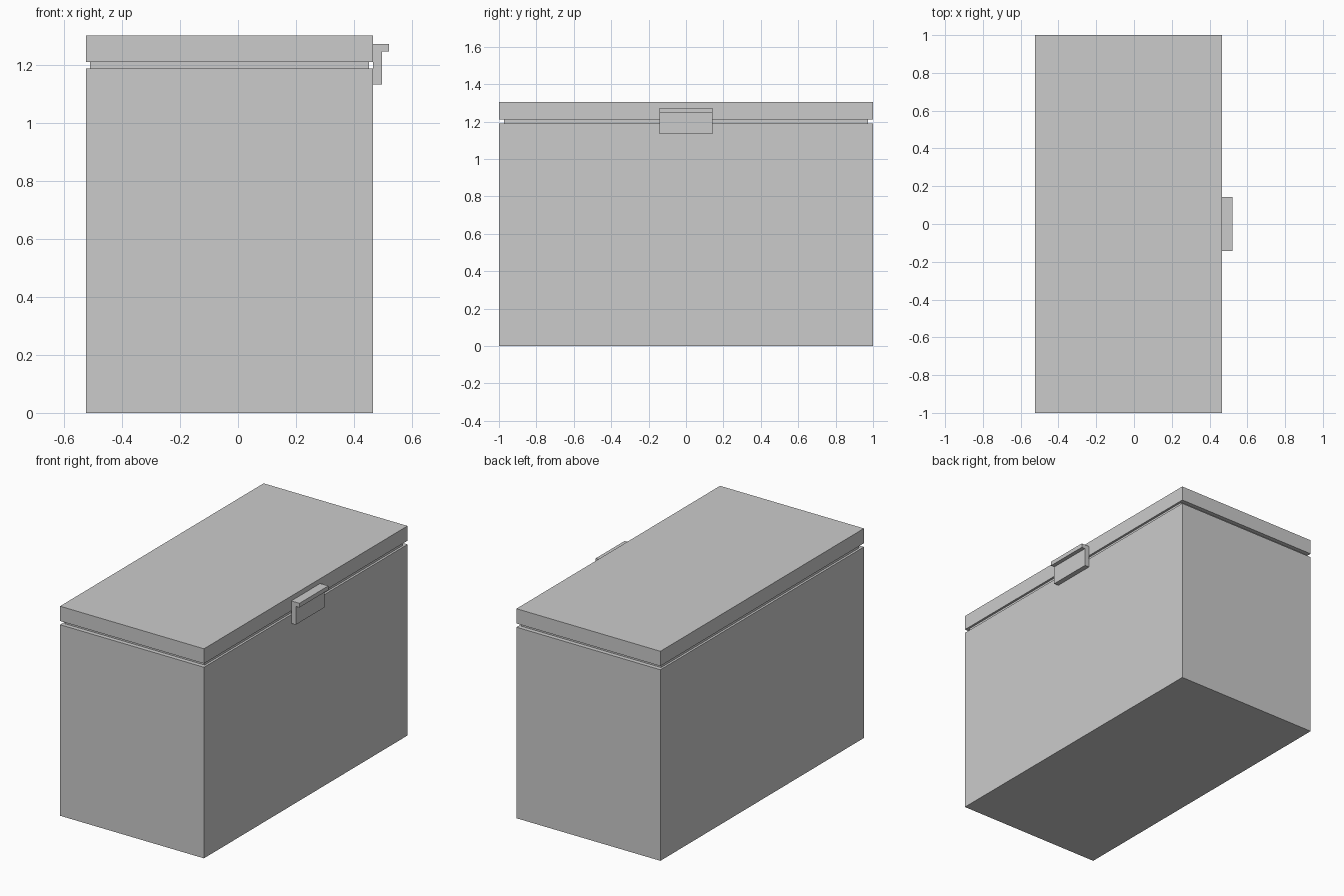
import bpy

if "Cube" in bpy.data.objects:
    bpy.data.objects.remove(bpy.data.objects["Cube"])


def extrude_profile(name, profile, half_width):
    """Extrude a closed x-z outline along y, symmetric about y = 0."""
    n = len(profile)
    verts = [(x, y, z) for y in (-half_width, half_width) for x, z in profile]
    faces = [tuple(range(n)), tuple(reversed(range(n, 2 * n)))]
    faces += [(i, i + n, (i + 1) % n + n, (i + 1) % n) for i in range(n)]
    mesh = bpy.data.meshes.new(name)
    mesh.from_pydata(verts, [], faces)
    mesh.update()
    obj = bpy.data.objects.new(name, mesh)
    bpy.context.collection.objects.link(obj)
    return obj


def box(name, x0, x1, z0, z1, half_width):
    return extrude_profile(name, [(x0, z0), (x1, z0), (x1, z1), (x0, z1)], half_width)


BACK, FRONT = -0.524, 0.466
BODY_TOP, LID_BOTTOM, LID_TOP = 1.188, 1.211, 1.303
INSET = 0.014

# Cabinet, recessed seal and lid
box("cabinet", BACK, FRONT, 0, BODY_TOP, 1.0)
box("lid_seal", BACK + INSET, FRONT - INSET, BODY_TOP, LID_BOTTOM, 0.973)
box("lid", BACK, FRONT, LID_BOTTOM, LID_TOP, 1.0)

# L-shaped handle with a lip along its top edge
extrude_profile("handle", [
    (FRONT, 1.133), (0.497, 1.133), (0.497, 1.247),
    (0.522, 1.247), (0.522, 1.273), (FRONT, 1.273),
], 0.142)
